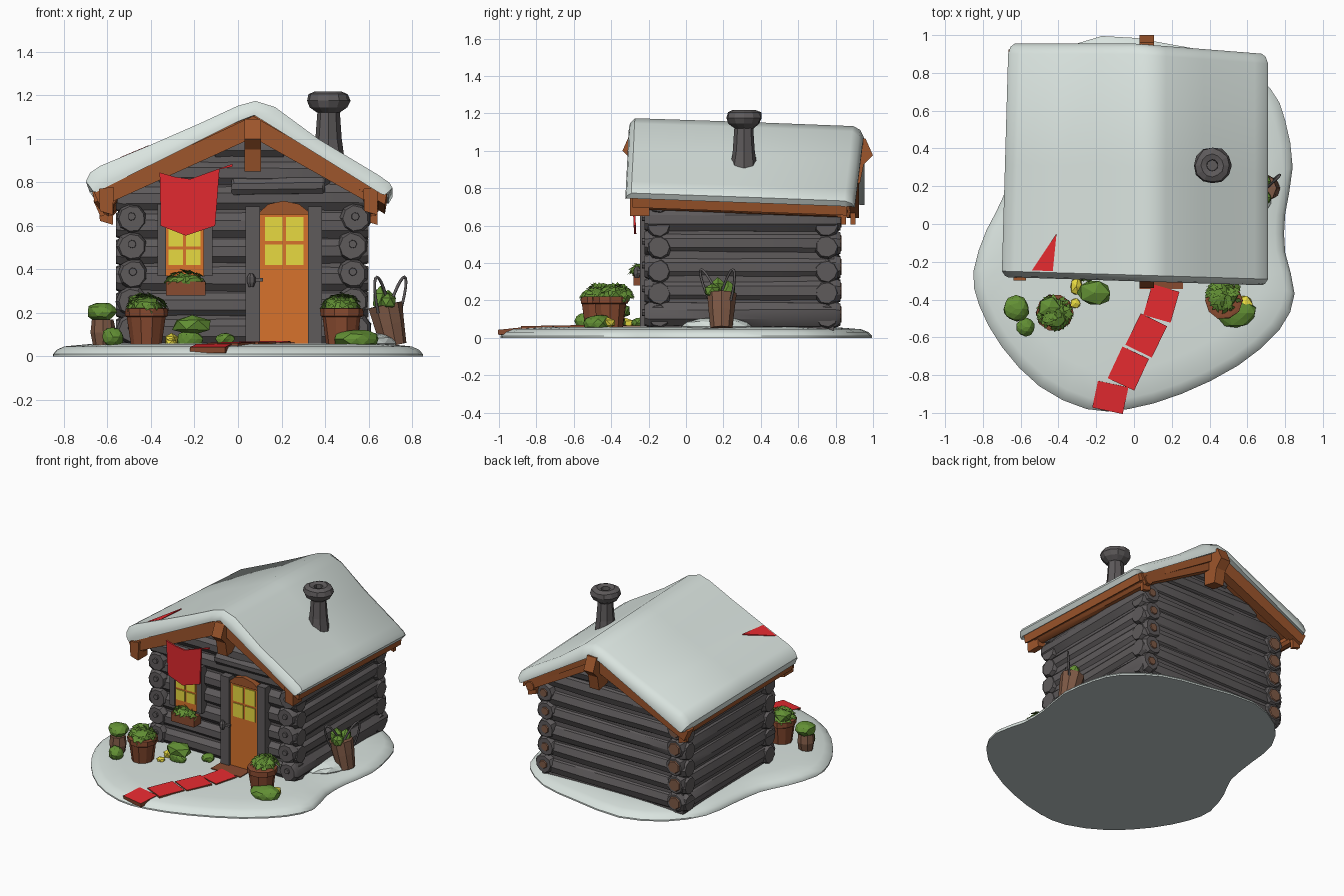
import bpy, bmesh, math, random
from mathutils import Vector, Matrix

if "Cube" in bpy.data.objects:
    bpy.data.objects.remove(bpy.data.objects["Cube"])

random.seed(4)
COLORS = {
    "snow": (0.70, 0.775, 0.74), "dark_log": (0.112, 0.103, 0.105), "beam_brown": (0.34, 0.092, 0.025),
    "door_orange": (0.68, 0.17, 0.025), "glow_yellow": (0.84, 0.73, 0.055), "cloth_red": (0.80, 0.024, 0.03),
    "leaf_green": (0.125, 0.28, 0.035), "terracotta": (0.25, 0.07, 0.03), "base_grey": (0.50, 0.57, 0.57),
    "bark_brown": (0.21, 0.10, 0.06)}
MATS = {}
for key, c in COLORS.items():
    MATS[key] = bpy.data.materials.new(key)
    MATS[key].diffuse_color = (*c, 1)


def finish(name, bm, *mats, smooth=None):
    bmesh.ops.recalc_face_normals(bm, faces=bm.faces)
    me = bpy.data.meshes.new(name)
    bm.to_mesh(me)
    bm.free()
    ob = bpy.data.objects.new(name, me)
    bpy.context.collection.objects.link(ob)
    for m in mats:
        me.materials.append(MATS[m])
    if smooth:
        bpy.ops.object.select_all(action='DESELECT')
        ob.select_set(True)
        bpy.context.view_layer.objects.active = ob
        bpy.ops.object.shade_smooth_by_angle(angle=math.radians(smooth))
    return ob


def loft(name, rings, mat, smooth=None, strip=False):
    """Skin closed rings of equal size; strip caps join the upper and lower halves of a ring."""
    bm = bmesh.new()
    vs = [[bm.verts.new(p) for p in r] for r in rings]
    n = len(rings[0])
    for a, b in zip(vs, vs[1:]):
        for i in range(n):
            bm.faces.new((a[i], a[(i + 1) % n], b[(i + 1) % n], b[i]))
    for r in (vs[0], vs[-1]):
        if strip:
            for i in range(n // 2 - 1):
                bm.faces.new((r[i], r[i + 1], r[n - 2 - i], r[n - 1 - i]))
        else:
            bmesh.ops.triangulate(bm, faces=[bm.faces.new(r)])
    return finish(name, bm, mat, smooth=smooth)


def plate(name, pts, y0, y1, mat):
    """Extrude an x-z outline along y."""
    return loft(name, [[(x, y, z) for x, z in pts] for y in (y0, y1)], mat)


def box(name, x0, x1, y0, y1, z0, z1, mat):
    return plate(name, [(x0, z0), (x1, z0), (x1, z1), (x0, z1)], y0, y1, mat)


def lathe(name, center, prof, mat, n=10, lean=None, jit=0.0, smooth=None):
    """Turned shape from (radius, height) pairs."""
    rot = lean or Matrix.Identity(3)
    rings = []
    for r, z in prof:
        ring = []
        for i in range(n):
            a, k = 2 * math.pi * i / n, r * (1 + random.uniform(-jit, jit))
            ring.append(Vector(center) + rot @ Vector((k * math.cos(a), k * math.sin(a), z)))
        rings.append(ring)
    return loft(name, rings, mat, smooth)


def log(name, p, q, r, mat="dark_log"):
    """Rough log with narrowed ends."""
    p, q = Vector(p), Vector(q)
    rot = (q - p).to_track_quat('Z', 'Y').to_matrix()
    L = (q - p).length
    prof = [(r * .82, 0), (r, L * .025), (r * .96, L * .3), (r * 1.02, L * .65), (r, L * .975), (r * .82, L)]
    return lathe(name, p, prof, mat, 9, rot, .06, 30)


def blob(name, center, size, mat, jit=.12, sub=2):
    bm = bmesh.new()
    bmesh.ops.create_icosphere(bm, subdivisions=sub, radius=1)
    for v in bm.verts:
        v.co = Vector(center) + Vector([a * b for a, b in zip(v.co, size)]) * (1 + random.uniform(-jit, jit))
    return finish(name, bm, mat)


def leaves(name, center, size, count, leaf=.035):
    """Scatter of small leaves over a dome."""
    bm = bmesh.new()
    for _ in range(count):
        a, e = random.uniform(0, 6.28), random.uniform(.1, 1.4)
        d = Vector((math.cos(a) * math.cos(e), math.sin(a) * math.cos(e), math.sin(e)))
        o = Vector(center) + Vector([u * v for u, v in zip(d, size)])
        s = d.cross(Vector((random.random(), .3, .9))).normalized() * leaf * .45
        t = (d * .5 + s.normalized() * random.uniform(-.9, .9) + d.cross(s).normalized()).normalized() * leaf
        bm.faces.new([bm.verts.new(o + w) for w in (-t * .4, s + d * .006, t, -s + d * .006)])
    return finish(name, bm, "leaf_green")


def under(x):  # underside of the snow layer
    return 1.105 - (.475 * (.07 - x) if x < .07 else .59 * (x - .07))


# Snowy ground: smoothed outline stepped in towards the top, grey below
OUT = [(.72, .72), (.80, .55), (.84, .3), (.80, .05), (.80, -.15), (.85, -.37), (.77, -.56), (.55, -.75), (.25, -.9),
       (-.03, -.98), (-.25, -.98), (-.5, -.86), (-.7, -.65), (-.82, -.43), (-.85, -.25), (-.78, -.03), (-.69, .15),
       (-.65, .4), (-.61, .65), (-.45, .87), (-.17, .995), (.2, .95), (.5, .88)]
curve = []
for i in range(len(OUT)):
    a, b, c, d = (Vector(OUT[(i + k) % len(OUT)]) for k in (-1, 0, 1, 2))
    for t in (0, .5):
        curve.append(.5 * (2 * b + (c - a) * t + (2 * a - 5 * b + 4 * c - d) * t * t + (3 * b - a - 3 * c + d) * t ** 3))
ground = loft("snow_ground", [[(p.x * k, p.y * k, z) for p in curve]
                              for k, z in ((1, 0), (1, .010), (.98, .03), (.94, .046), (.8, .057), (.4, .06))], "snow", 40)
ground.data.materials.append(MATS["base_grey"])
for f in ground.data.polygons:
    f.material_index = 1 if f.normal.z < -.9 else 0
blob("snow_drift", (.60, .17, .06), (.13, .19, .05), "snow", .04)

# Wall core with gables, then stacked logs
core = [(-.53, .04), (.575, .04), (.575, under(.575) - .04), (.07, 1.05), (-.53, under(-.53) - .04)]
plate("wall_core", core, -.182, .79, "dark_log")
for i in range(5):
    z = .125 + .127 * i
    for side, x, r in (("left", -.49, .052), ("right", .535, .034)):
        j = random.uniform(-.01, .01)
        log(side + "_wall_log", (x + j, -.222, z), (x + j, .825, z), .071)
        lathe("log_peg", (x + j, -.215, z + .01), [(.02, 0), (.018, .02)], "dark_log", 7, Matrix.Rotation(math.pi / 2, 3, 'X'))
        lathe("log_end", (x + j, .818, z), [(r, 0), (r * .8, .014)], "bark_brown", 7, Matrix.Rotation(-math.pi / 2, 3, 'X'))
for i in range(8):
    z = .115 + .122 * i
    x0, x1 = -.56, .60
    if z > .66:
        x0, x1 = max(x0, .07 - (1.055 - z) / .475), min(x1, .07 + (1.055 - z) / .59)
    for side, y in (("front", -.145), ("back", .752)):
        log(side + "_wall_log", (x0, y, z), (x1, y, z + random.uniform(-.01, .01)), .068)

# Roof: thick snow over brown boards; the back end sits a little lower
TOP = [(-.70, .805), (-.68, .845), (-.635, .876), (-.41, .97), (-.18, 1.07), (0, 1.153), (.08, 1.175), (.17, 1.147),
       (.37, 1.0), (.64, .838), (.695, .80), (.71, .775)]
BOT = [(x * .975, under(x * .975) + .008) for x, z in reversed(TOP)]


def roof_ring(pts, y, puff=1.0):
    t = (y + .3) / 1.25
    ring = []
    for x, z in pts:
        x2 = (x * (1 - .05 * t) if x < 0 else x) * min(1, .93 + .07 * puff)
        low = under(x)
        ring.append((x2, y - .03 * (1 - t) * x - .075 * t * max(x, 0),
                     low + (z - low) * (puff if z > low + .01 else 1) - .045 * t))
    return ring


loft("roof_snow", [roof_ring(TOP + BOT, y, p) for y, p in
                   ((-.303, .3), (-.296, .65), (-.27, 1), (.3, 1.02), (.90, 1), (.938, .75), (.955, .3))],
     "snow", 40, True)
boards = [(x, under(x) + d) for x, d in ((-.672, .012), (.07, .01), (.685, .015), (.675, -.05), (.07, -.045), (-.66, -.05))]
loft("roof_boards", [roof_ring(boards, y) for y in (-.265, .91)], "beam_brown", strip=True)

# Gable rafters, posts and eave beams
for end, y0, y1, drop in (("front", -.28, -.215, 0), ("back", .86, .925, .045)):
    for side, xe in (("left", -.665), ("right", .665)):
        xs, sh = xe * .95, (-.05 if end == "back" and xe > 0 else 0)
        pts = [(xe, under(xe) + .005 - drop), (.07, 1.105 - drop), (.07, 1.005 - drop), (xs, under(xs) - .085 - drop)]
        plate(end + "_rafter_" + side, pts, y0 + sh, y1 + sh, "beam_brown")
        xb, k = (-.605 if xe < 0 else .61), (.02 if end == "front" else -.02)
        plate(end + "_eave_bracket_" + side,
              [(xb - .03, .668 - drop), (xb + .03, .65 - drop), (xb + .034, .78 - drop), (xb - .034, .77 - drop)],
              y0 - k + sh, y1 + k + sh, "beam_brown")
post = [(-.17, .87), (-.27, .85), (-.29, .95), (-.34, 1.0), (-.30, 1.09), (-.17, 1.09)]
for end, f, d in (("front", lambda y: y, 0), ("back", lambda y: .66 - y, .025)):
    loft(end + "_ridge_post", [[(x, f(y), z - d) for y, z in post] for x in (.03, .105)], "beam_brown")
for side, x in (("left", -.59), ("right", .61)):
    log("eave_beam_" + side, (x, -.25, .725), (x, .88, .68), .038, "beam_brown")

# Chimney with a hollow cap
lathe("chimney_stack", (.415, .31, 0), [(.078, .88), (.06, 1.0), (.05, 1.14)], "dark_log", 8, jit=.06)
lathe("chimney_cap", (.415, .31, 0), [(.05, 1.12), (.085, 1.145), (.098, 1.175), (.09, 1.205), (.06, 1.218), (.03, 1.21),
                                      (.028, 1.16)], "dark_log", 12, jit=.05)

# Door, its frame and panes
plate("door", [(.10, .06), (.325, .06), (.325, .66), (.28, .695), (.21, .71), (.14, .695), (.10, .66)], -.23, -.15, "door_orange")
plate("door_arch", [(.10, .652), (.325, .652), (.325, .665), (.28, .70), (.21, .715), (.14, .70), (.10, .665)], -.238, -.15, "beam_brown")
box("door_jamb_left", .035, .102, -.247, -.14, .06, .69, "dark_log")
box("door_jamb_right", .322, .385, -.247, -.14, .06, .69, "dark_log")
log("door_lintel", (-.03, -.19, .78), (.40, -.19, .785), .042)
for x0 in (.125, .220):
    for z0, z1 in ((.42, .515), (.53, .64)):
        box("door_pane", x0, x0 + .08, -.236, -.229, z0, z1, "glow_yellow")
lathe("door_knob", (.06, -.262, .35), [(.012, -.03), (.02, -.01), (.02, .015), (.01, .03)], "dark_log", 7)
box("knob_bar", .06, .115, -.262, -.24, .345, .36, "dark_log")

# Window, flower box and hanging cloth
box("window_frame", -.335, -.155, -.23, -.15, .37, .68, "door_orange")
for x0 in (-.37, -.158):
    box("window_jamb", x0, x0 + .04, -.24, -.15, .37, .70, "dark_log")
for x0, x1 in ((-.32, -.253), (-.238, -.172)):
    for z0, z1 in ((.42, .492), (.506, .60)):
        box("window_pane", x0, x1, -.236, -.229, z0, z1, "glow_yellow")
box("flower_box", -.33, -.15, -.28, -.20, .28, .345, "terracotta")
blob("flower_box_fill", (-.24, -.245, .345), (.08, .04, .03), "leaf_green")
leaves("flower_box_leaves", (-.24, -.245, .345), (.085, .045, .04), 45)
cloth = plate("hanging_cloth", [(-.355, .60), (-.24, .555), (-.105, .60), (-.085, .86), (-.025, .872), (-.025, .885),
                                (-.10, .858), (-.22, .815), (-.29, .825), (-.36, .845)], -.006, .006, "cloth_red")
for v in cloth.data.vertices:
    v.co.y += -.272 - .014 * (v.co.z - .56) / .3
loft("roof_cloth_tip", [[(-.54, -.245, .912 + d), (-.43, -.25, .958 + d), (-.41, -.05, .966 + d)] for d in (-.004, .004)],
     "cloth_red")

# Path slabs with red tops, and the doorstep
for i, (x, y, z, w, l, a) in enumerate([(.145, -.42, .054, .15, .17, -16), (.065, -.59, .053, .155, .185, -26),
                                        (-.03, -.765, .05, .155, .185, -25), (-.125, -.917, .036, .165, .145, -12)]):
    bm = bmesh.new()
    bmesh.ops.create_cube(bm, size=1, matrix=Matrix.Translation((x, y, z)) @ Matrix.Rotation(math.radians(a), 4, 'Z')
                          @ Matrix.Rotation(.1 if i == 3 else .02, 4, 'X') @ Matrix.Diagonal((w, l, .028, 1)))
    bm.normal_update()
    for f in bm.faces:
        f.material_index = 1 if f.normal.z > .7 else 0
    finish("path_slab", bm, "terracotta", "cloth_red")
box("doorstep", .03, .26, -.345, -.2, .04, .066, "terracotta")

# Potted bushes beside the door
for x, y, dy in ((-.42, -.47, 0), (.475, -.405, .03)):
    lathe("plant_pot", (x, y, 0), [(.07, .05), (.088, .18), (.098, .185), (.098, .22), (.085, .222)], "terracotta", 10, jit=.04)
    blob("pot_bush", (x, y + dy, .22), (.078, .078, .055), "leaf_green")
    leaves("pot_leaves", (x, y + dy, .22), (.082, .082, .058), 80)
blob("pot_crown", (-.45, -.44, .25), (.065, .06, .045), "leaf_green", .08, 1)

# Small topiary and loose shrubs
lathe("topiary_pot", (-.62, -.46, 0), [(.045, .05), (.058, .11), (.05, .17)], "bark_brown", 8, jit=.05)
for name, c, s in (("topiary_ball", (-.625, -.45, .205), (.068, .068, .045)), ("round_shrub", (-.575, -.545, .09), (.05, .05, .045)),
                   ("low_shrub", (.545, -.47, .08), (.1, .08, .045)), ("square_shrub", (-.21, -.365, .145), (.1, .075, .05)),
                   ("shrub_base", (-.22, -.36, .08), (.06, .04, .04)), ("path_shrub", (-.06, -.25, .08), (.045, .04, .03))):
    blob(name, c, s, "leaf_green", .1, 1 if "square" in name else 2)
for c, s in (((-.305, -.33, .075), (.035, .055, .035)), ((-.31, -.42, .065), (.03, .03, .02)), ((.585, -.425, .08), (.045, .05, .03))):
    blob("yellow_flower", c, s, "glow_yellow", .1, 1)

# Leaning side pot with looping stems
lean = Matrix.Rotation(math.radians(-12), 3, 'Y')
lathe("side_pot", (.715, .19, .05), [(.06, 0), (.072, .1), (.08, .19), (.06, .192)], "bark_brown", 9, lean, .04)
for dx, dy in ((-.045, -.09), (.065, .05)):
    cu = bpy.data.curves.new("loop_stem", 'CURVE')
    cu.dimensions, cu.bevel_depth, cu.bevel_resolution = '3D', .007, 1
    sp = cu.splines.new('POLY')
    sp.points.add(12)
    for k, p in enumerate(sp.points):
        a = math.pi * k / 12
        p.co = (.69 + dx * (.4 + .75 * math.sin(a)) - .028 * math.cos(a),
                .19 + dy * (.4 + .8 * math.sin(a)) - .03 * math.cos(a), .2 + .165 * math.sin(a), 1)
    cu.materials.append(MATS["dark_log"])
    bpy.context.collection.objects.link(bpy.data.objects.new("loop_stem", cu))
for dx, dy, h in ((-.055, -.02, .12), (-.02, .035, .1), (-.02, -.05, .08)):
    blob("side_leaf", (.71 + dx, .19 + dy, .23 + h * .25), (.04, .045, h * .5), "leaf_green", .1, 1)

for m in bpy.data.materials:
    if m.users and not m.is_grease_pencil:
        m.use_nodes = True
        m.node_tree.nodes["Principled BSDF"].inputs["Base Color"].default_value = m.diffuse_color
